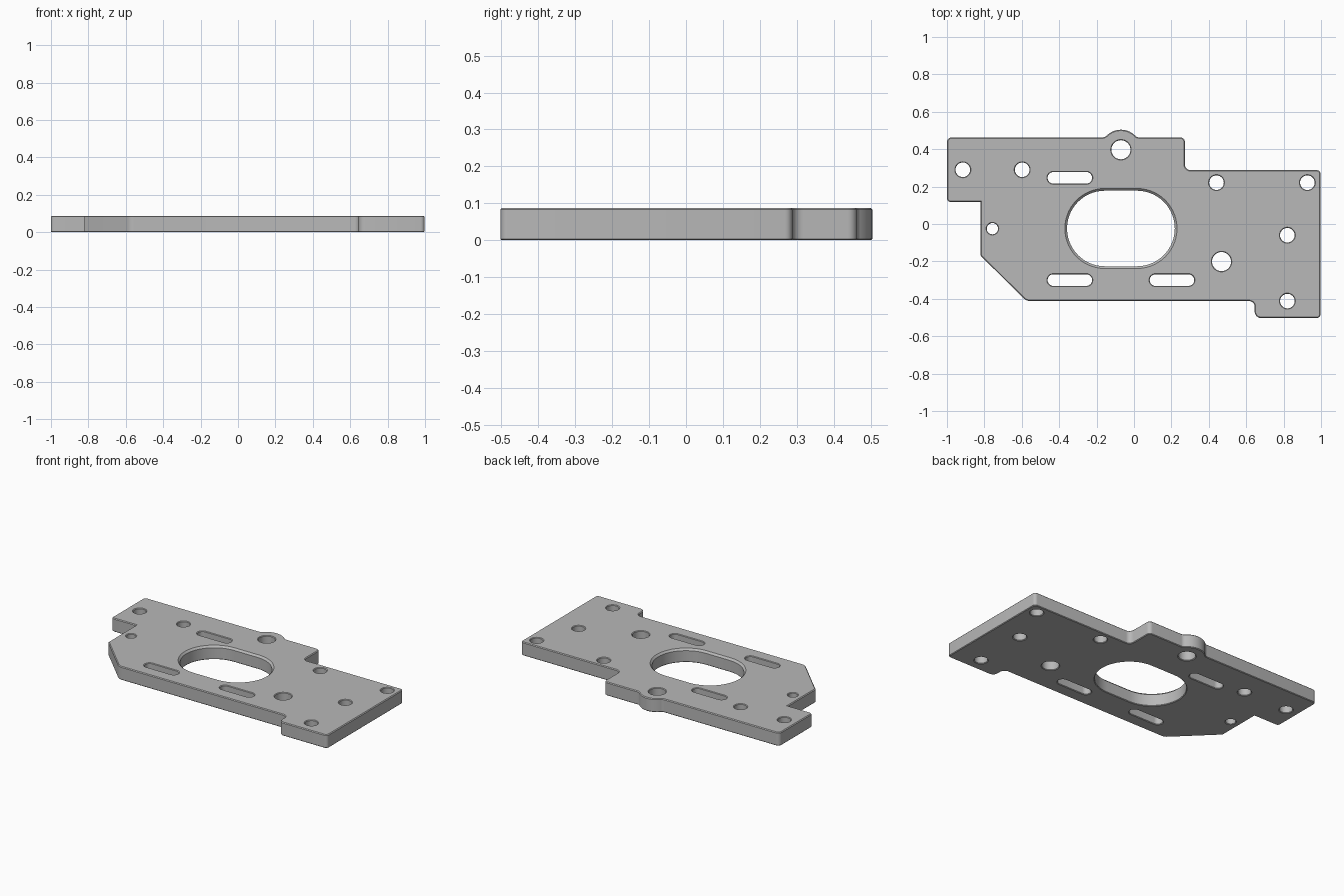
import bpy, bmesh
from math import cos, sin, pi, tau
from mathutils import Vector

cube = bpy.data.objects.get("Cube")
if cube:
    bpy.data.objects.remove(cube, do_unlink=True)

THICK, CHAMFER = 0.088, 0.005

steel = bpy.data.materials.new("plain_grey")
steel.use_nodes = True
grey = (0.48, 0.48, 0.48, 1)
steel.diffuse_color = grey
steel.node_tree.nodes["Principled BSDF"].inputs["Base Color"].default_value = grey


def rounded(corners, steps=6):
    """Counter-clockwise polygon with each (x, y, radius) corner filleted."""
    loop, n = [], len(corners)
    for i, (x, y, r) in enumerate(corners):
        p = Vector((x, y))
        a = (Vector(corners[i - 1][:2]) - p).normalized()
        b = (Vector(corners[(i + 1) % n][:2]) - p).normalized()
        if r == 0:
            loop.append(p)
            continue
        half = a.angle(b) / 2
        centre = p + (a + b).normalized() * r / sin(half)
        start = p + a * r * cos(half) / sin(half) - centre
        end = p + b * r * cos(half) / sin(half) - centre
        sweep = start.angle(end)
        count = max(steps, int(r * 100))
        for k in range(count + 1):
            t = k / count
            loop.append(centre + (start * sin((1 - t) * sweep) + end * sin(t * sweep)) / sin(sweep))
    return loop


def stadium(x, y, half_width, r, steps=16):
    """Round hole, or a slot when half_width is larger than r."""
    loop = []
    for side in (1, -1):
        for k in range(steps + 1):
            a = -pi / 2 * side + pi * k / steps
            loop.append(Vector((x + side * (half_width - r) + r * cos(a), y + r * sin(a))))
    return loop


def circle(x, y, r, steps=32):
    return [Vector((x + r * cos(tau * k / steps), y + r * sin(tau * k / steps))) for k in range(steps)]


def offset(loop, d):
    """Move a counter-clockwise loop outward by d, mitred."""
    out, n = [], len(loop)
    for i, p in enumerate(loop):
        u = (p - loop[i - 1]).normalized()
        v = (loop[(i + 1) % n] - p).normalized()
        nu, nv = Vector((u.y, -u.x)), Vector((v.y, -v.x))
        out.append(p + (nu + nv) * d / (1 + nu.dot(nv)))
    return out


# Plate outline with the rounded lug on the back edge
outline = rounded([
    (-1, 0.118, 0.02), (-0.82, 0.118, 0), (-0.82, -0.17, 0.01), (-0.575, -0.412, 0.05),
    (0.645, -0.412, 0.03), (0.645, -0.503, 0.035), (0.997, -0.503, 0.02), (0.997, 0.288, 0.02),
    (0.272, 0.288, 0.03), (0.272, 0.463, 0.025), (0.016, 0.463, 0.03), (-0.07, 0.55, 0.108),
    (-0.156, 0.463, 0.03), (-1, 0.463, 0.025)])

# Contours: loop, top chamfer, direction of the chamfer
contours = [(outline, CHAMFER, -1), (stadium(-0.07, -0.024, 0.288, 0.202, 28), 0.012, 1)]

# Bolt holes
for x, y in [(-0.915, 0.29), (-0.598, 0.29), (0.441, 0.221), (0.927, 0.221), (0.82, -0.06), (0.82, -0.412)]:
    contours.append((circle(x, y, 0.039), 0.004, 1))
for x, y, r in [(-0.07, 0.397, 0.051), (0.468, -0.201, 0.051), (-0.757, -0.025, 0.03)]:
    contours.append((circle(x, y, r), 0.004, 1))

# Adjustment slots
for x, y in [(-0.343, 0.247), (-0.343, -0.3), (0.203, -0.3)]:
    contours.append((stadium(x, y, 0.119, 0.031), 0.004, 1))

# Walls, chamfers and caps
bm = bmesh.new()
top_edges, bottom_edges = [], []
for loop, top, way in contours:
    low = 0.004
    levels = [(0, low), (low, 0), (THICK - top, 0), (THICK, top)]
    rings = [[bm.verts.new((p.x, p.y, z)) for p in offset(loop, d * way)] for z, d in levels]
    n = len(loop)
    for lower, upper in zip(rings, rings[1:]):
        for i in range(n):
            j = (i + 1) % n
            bm.faces.new((lower[i], lower[j], upper[j], upper[i]))
    for ring, store in ((rings[0], bottom_edges), (rings[-1], top_edges)):
        store += [bm.edges.get((ring[i], ring[(i + 1) % n])) for i in range(n)]
for edges, up in ((bottom_edges, -1), (top_edges, 1)):
    bmesh.ops.triangle_fill(bm, use_beauty=True, use_dissolve=False, edges=edges, normal=(0, 0, up))
bmesh.ops.recalc_face_normals(bm, faces=bm.faces)

mesh = bpy.data.meshes.new("mounting_plate")
bm.to_mesh(mesh)
bm.free()
mesh.materials.append(steel)
plate = bpy.data.objects.new("mounting_plate", mesh)
bpy.context.collection.objects.link(plate)
bpy.ops.object.select_all(action="DESELECT")
plate.select_set(True)
bpy.context.view_layer.objects.active = plate
bpy.ops.object.shade_smooth_by_angle(angle=pi / 6)
